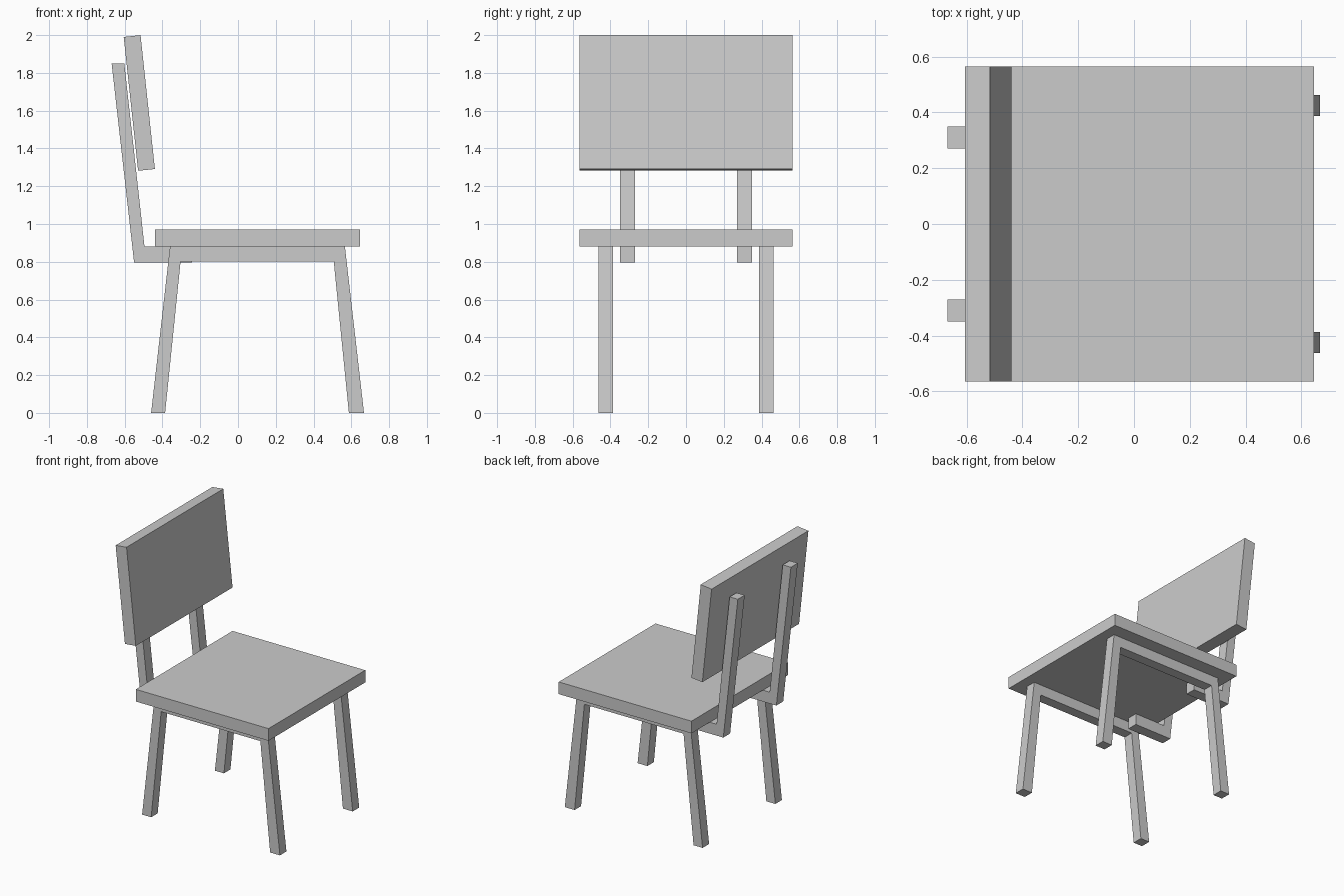
import bpy
import bmesh

if "Cube" in bpy.data.objects:
    bpy.data.objects.remove(bpy.data.objects["Cube"])

grey = bpy.data.materials.new("light_grey")
grey.diffuse_color = (0.6, 0.6, 0.6, 1)
grey.use_nodes = True
grey.node_tree.nodes["Principled BSDF"].inputs["Base Color"].default_value = grey.diffuse_color


def side_profile(name, points, y0, y1):
    """Extrude an (x, z) side outline from y0 to y1."""
    bm = bmesh.new()
    face = bm.faces.new([bm.verts.new((x, y0, z)) for x, z in points])
    swept = bmesh.ops.extrude_face_region(bm, geom=[face])
    verts = [v for v in swept["geom"] if isinstance(v, bmesh.types.BMVert)]
    bmesh.ops.translate(bm, verts=verts, vec=(0, y1 - y0, 0))
    bmesh.ops.recalc_face_normals(bm, faces=bm.faces)
    mesh = bpy.data.meshes.new(name)
    bm.to_mesh(mesh)
    bm.free()
    mesh.materials.append(grey)
    obj = bpy.data.objects.new(name, mesh)
    bpy.context.collection.objects.link(obj)
    return obj


# Seat slab and tilted back panel
HALF_WIDTH = 0.565
SEAT_BOTTOM = 0.88
side_profile("seat", [(-0.44, SEAT_BOTTOM), (0.645, SEAT_BOTTOM),
                      (0.645, 0.97), (-0.44, 0.97)], -HALF_WIDTH, HALF_WIDTH)
side_profile("back_panel", [(-0.605, 1.99), (-0.529, 1.282), (-0.44, 1.291),
                            (-0.516, 2.0)], -HALF_WIDTH, HALF_WIDTH)

# Splayed leg pair joined by a rail, all one bent bar
LEG_FRAME = [(-0.46, 0), (-0.386, 0), (-0.304, 0.802), (0.507, 0.802),
             (0.587, 0), (0.667, 0), (0.566, SEAT_BOTTOM), (-0.36, SEAT_BOTTOM)]

# L-shaped bracket running under the seat and up behind the back panel
BACK_POST = [(-0.55, 0.796), (-0.243, 0.796), (-0.243, SEAT_BOTTOM),
             (-0.495, SEAT_BOTTOM), (-0.602, 1.85), (-0.669, 1.85)]

for side, s in (("left", 1), ("right", -1)):
    side_profile("leg_frame_" + side, LEG_FRAME, s * 0.387, s * 0.463)
    side_profile("back_post_" + side, BACK_POST, s * 0.27, s * 0.35)
